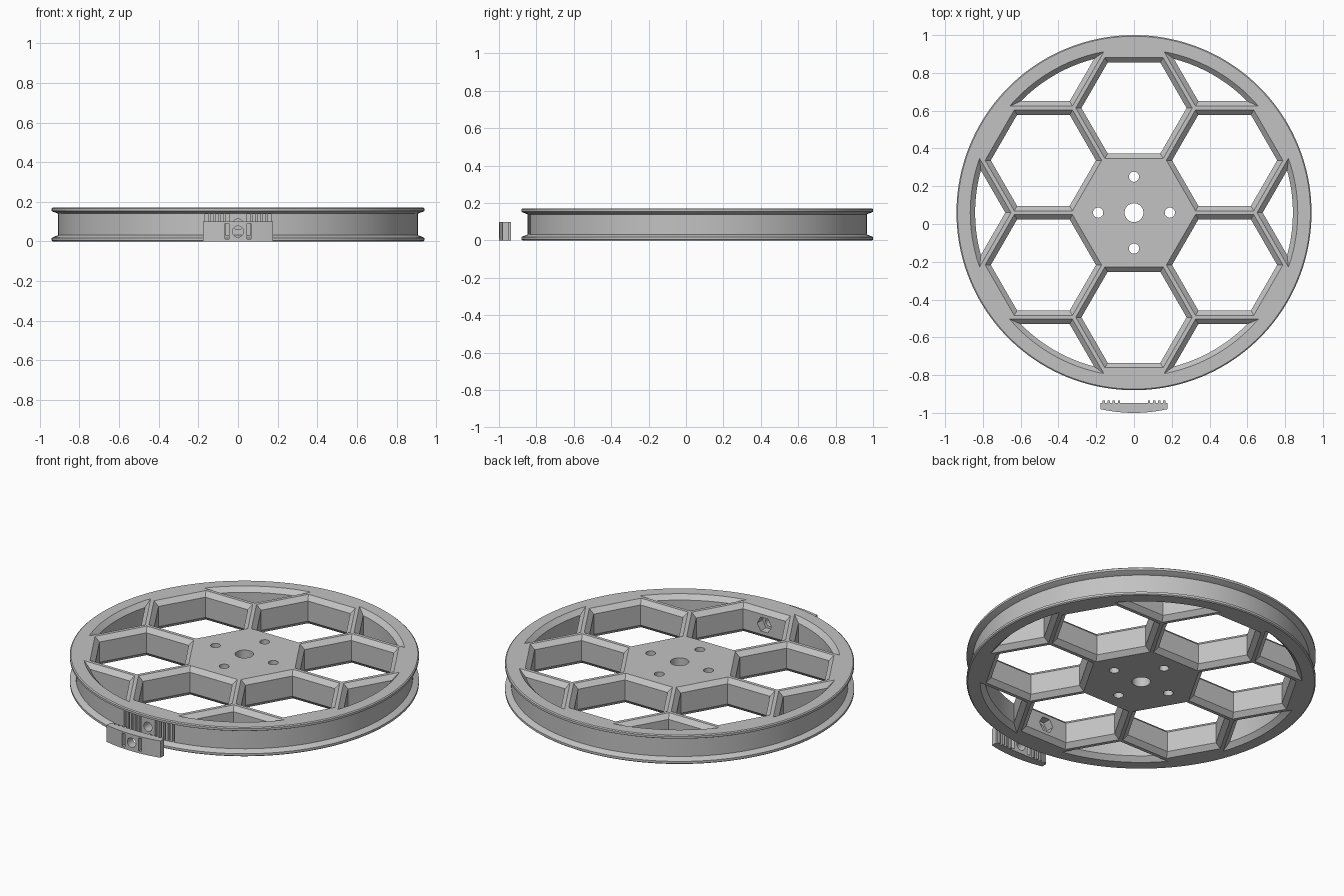
import bpy, bmesh, math
from mathutils import Matrix, Vector

if "Cube" in bpy.data.objects:
    bpy.data.objects.remove(bpy.data.objects["Cube"], do_unlink=True)

H = 0.172            # wheel height
CY = 0.06            # wheel centre on y
PITCH = 0.554        # honeycomb spacing
APOTHEM = 0.267      # opening size at the faces
ARC_R = 0.867        # inner edge of the rim at the faces
BEVEL = 0.026
S3 = math.sqrt(3)

grey = bpy.data.materials.new("plain_grey")
grey.use_nodes = True
grey.diffuse_color = (0.54, 0.54, 0.54, 1)
grey.node_tree.nodes["Principled BSDF"].inputs["Base Color"].default_value = (0.54, 0.54, 0.54, 1)


def loft(bm, rings):
    """Skin a stack of equal-length loops and cap both ends."""
    rows = [[bm.verts.new(p) for p in ring] for ring in rings]
    n = len(rows[0])
    for a, b in zip(rows, rows[1:]):
        for i in range(n):
            j = (i + 1) % n
            bm.faces.new((a[i], a[j], b[j], b[i]))
    bm.faces.new(rows[0][::-1])
    bm.faces.new(rows[-1])


def circle(r, n, cx=0, cy=0, phase=0):
    return [(cx + r * math.cos(phase + math.tau * i / n),
             cy + r * math.sin(phase + math.tau * i / n)) for i in range(n)]


def prism(bm, outline, z0, z1):
    loft(bm, [[(x, y, z) for x, y in outline] for z in (z0, z1)])


def y_prism(bm, outline, y0, y1):
    """Extrude an x-z outline along y."""
    loft(bm, [[(x, y, z) for x, z in outline] for y in (y0, y1)])


def rect(x, w, z0, z1):
    return [(x - w / 2, z0), (x + w / 2, z0), (x + w / 2, z1), (x - w / 2, z1)]


def make(name, bm):
    bmesh.ops.recalc_face_normals(bm, faces=bm.faces)
    mesh = bpy.data.meshes.new(name)
    bm.to_mesh(mesh)
    bm.free()
    mesh.materials.append(grey)
    ob = bpy.data.objects.new(name, mesh)
    bpy.context.collection.objects.link(ob)
    return ob


def cut(ob, bm):
    """Subtract the shapes in bm from ob."""
    tool = make("cutter", bm)
    tool.hide_render = True
    mod = ob.modifiers.new("cut", "BOOLEAN")
    mod.operation, mod.solver, mod.object = "DIFFERENCE", "EXACT", tool
    bpy.context.view_layer.objects.active = ob
    bpy.ops.object.modifier_apply(modifier=mod.name)
    bpy.data.objects.remove(tool, do_unlink=True)


def finish(ob):
    bpy.ops.object.select_all(action="DESELECT")
    ob.select_set(True)
    bpy.context.view_layer.objects.active = ob
    bpy.ops.object.shade_smooth_by_angle(angle=math.radians(25))


# Wheel blank with two flanges and a channel between them
half = [(0.934, 0), (0.94, 0.005), (0.94, 0.018), (0.933, 0.022), (0.907, 0.032)]
profile = half + [(r, H - z) for r, z in reversed(half)]
bm = bmesh.new()
loft(bm, [[(x, y + CY, z) for x, y in circle(r, 160)] for r, z in profile])
wheel = make("wheel", bm)


# Honeycomb openings, bevelled on both faces
def hexagon(d):
    return circle((APOTHEM - d) * 2 / S3, 6, PITCH)


def rim_segment(d):
    """Corner of an outer cell clipped by the rim circle."""
    r = ARC_R - d
    cx = PITCH * S3 - (APOTHEM - d) * 2 / S3
    t = -cx / 2 + math.sqrt(cx * cx / 4 + r * r - cx * cx)
    end = math.atan2(t * S3 / 2, cx + t / 2)
    return [(cx, 0)] + [(r * math.cos(a), r * math.sin(a))
                        for a in (end * (k / 12 - 1) for k in range(25))]


e = 0.004
steps = [(-e, -e), (BEVEL, BEVEL), (H - BEVEL, BEVEL), (H + e, -e)]
bm = bmesh.new()
for k in range(6):
    for shape, angle in ((hexagon, 30), (rim_segment, 0)):
        spin = Matrix.Rotation(math.radians(angle + 60 * k), 3, "Z")
        rings = []
        for z, d in steps:
            pts = shape(d)
            if shape is hexagon:     # flat side towards the centre
                pts = [(PITCH + (x - PITCH) * S3 / 2 - y / 2,
                        (x - PITCH) / 2 + y * S3 / 2) for x, y in pts]
            rings.append([spin @ Vector((x, y, z)) + Vector((0, CY, 0)) for x, y in pts])
        loft(bm, rings)
# Axle and bolt holes
prism(bm, circle(0.05, 48, 0, CY), -0.1, 0.3)
for x, y in circle(0.19, 4, 0, CY):
    prism(bm, circle(0.027, 32, x, y), -0.1, 0.3)
cut(wheel, bm)

# Tooth slots in the front of the channel
bm = bmesh.new()
for k in range(2, 7):
    for side in (-1, 1):
        y_prism(bm, rect(side * k * 0.0265, 0.013, 0.033, H - 0.033), -0.95, -0.815)
cut(wheel, bm)

# Screw hole through the rim, with a nut pocket on the inside
bm = bmesh.new()
y_prism(bm, circle(0.027, 32, 0, H / 2), -0.95, -0.70)
cut(wheel, bm)
bm = bmesh.new()
y_prism(bm, circle(0.047, 6, 0, H / 2), -0.785, -0.70)
cut(wheel, bm)
finish(wheel)

# Clamp: bowed front, flat back with two groups of teeth
W, BACK, TIP = 0.177, -0.947, -0.935
outline = [(W * k / 12, -1 + 0.02 * (k / 12) ** 2) for k in range(-12, 13)]
outline.append((W, BACK))
teeth = [s * (0.08 + 0.0265 * k) for s in (-1, 1) for k in range(4)]
for x in sorted(teeth, reverse=True):
    outline += [(x + 0.006, BACK), (x + 0.006, TIP), (x - 0.006, TIP), (x - 0.006, BACK)]
outline.append((-W, BACK))
bm = bmesh.new()
prism(bm, outline, 0, 0.1)
clamp = make("clamp", bm)

# Clamp screw hole and strap slots
bm = bmesh.new()
y_prism(bm, circle(0.028, 32, 0, 0.05), -1.1, -0.9)
for x in (-0.055, 0.055):
    y_prism(bm, rect(x, 0.02, 0.012, 0.09), -1.1, -0.9)
cut(clamp, bm)
finish(clamp)
